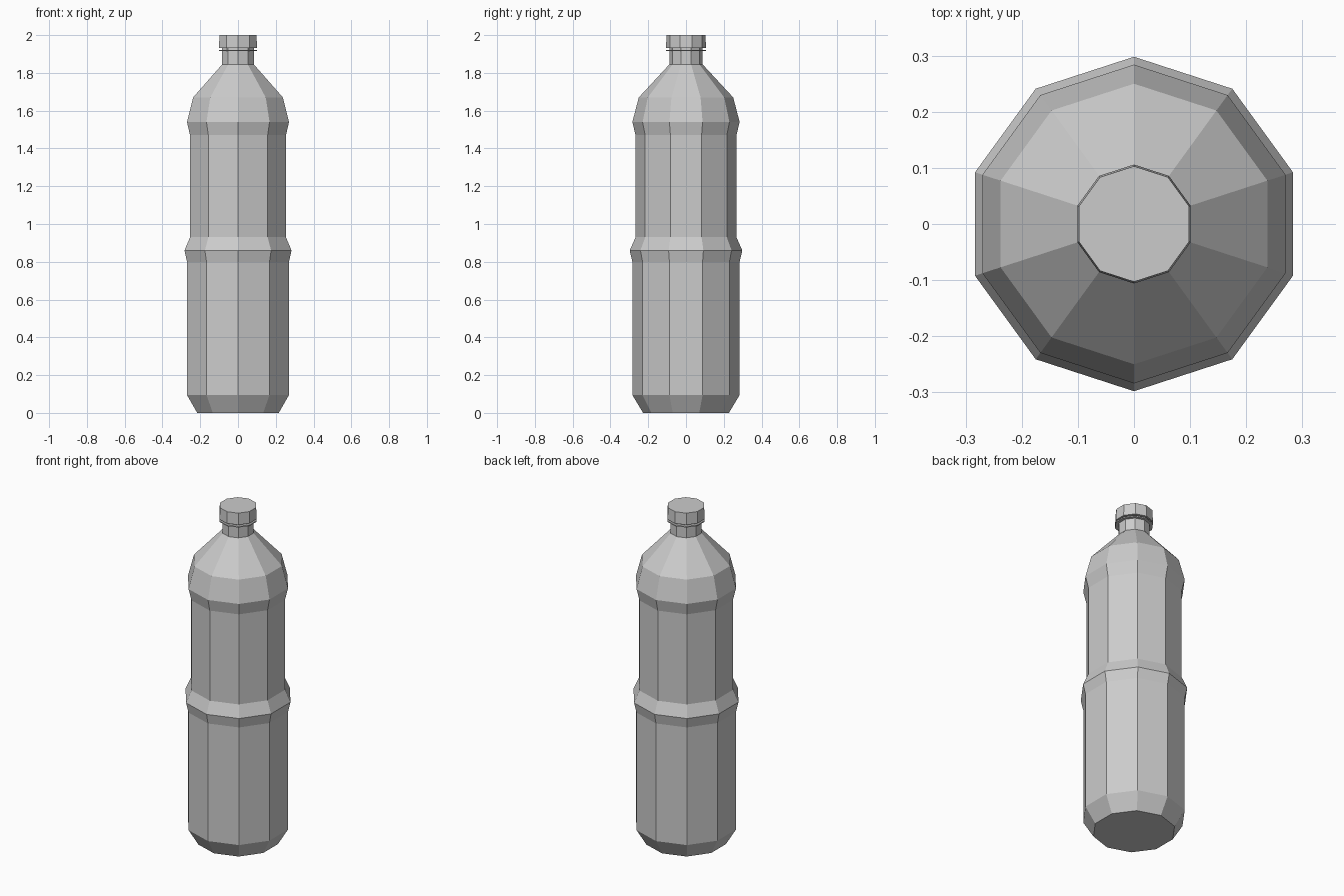
import bpy
import bmesh
import math

SIDES = 10

cube = bpy.data.objects.get("Cube")
if cube:
    bpy.data.objects.remove(cube, do_unlink=True)

grey = bpy.data.materials.new("light_grey_plastic")
grey.use_nodes = True
grey.diffuse_color = (0.6, 0.6, 0.6, 1)
grey.node_tree.nodes["Principled BSDF"].inputs["Base Color"].default_value = (0.6, 0.6, 0.6, 1)


def lathe(name, profile):
    """Ten-sided closed solid from (radius, height) pairs, bottom to top."""
    bm = bmesh.new()
    rings = []
    for radius, z in profile:
        ring = []
        for i in range(SIDES):
            a = math.tau * i / SIDES + math.pi / 2
            ring.append(bm.verts.new((radius * math.cos(a), radius * math.sin(a), z)))
        rings.append(ring)
    for low, high in zip(rings, rings[1:]):
        for i in range(SIDES):
            j = (i + 1) % SIDES
            bm.faces.new((low[i], low[j], high[j], high[i]))
    bm.faces.new(rings[0][::-1])
    bm.faces.new(rings[-1])
    mesh = bpy.data.meshes.new(name)
    bm.to_mesh(mesh)
    bm.free()
    mesh.materials.append(grey)
    obj = bpy.data.objects.new(name, mesh)
    bpy.context.collection.objects.link(obj)
    return obj


# Body: chamfered base, lower wall, waist rib, upper wall, shoulder, neck
lathe("bottle_body", [
    (0.227, 0), (0.284, 0.095), (0.284, 0.80), (0.298, 0.86),
    (0.267, 0.93), (0.267, 1.47), (0.284, 1.54), (0.25, 1.67),
    (0.088, 1.845), (0.088, 1.935),
])

# Thin collar below the cap
lathe("neck_collar", [(0.106, 1.915), (0.106, 1.922)])

# Screw cap
lathe("cap", [(0.106, 1.931), (0.103, 2.0)])
